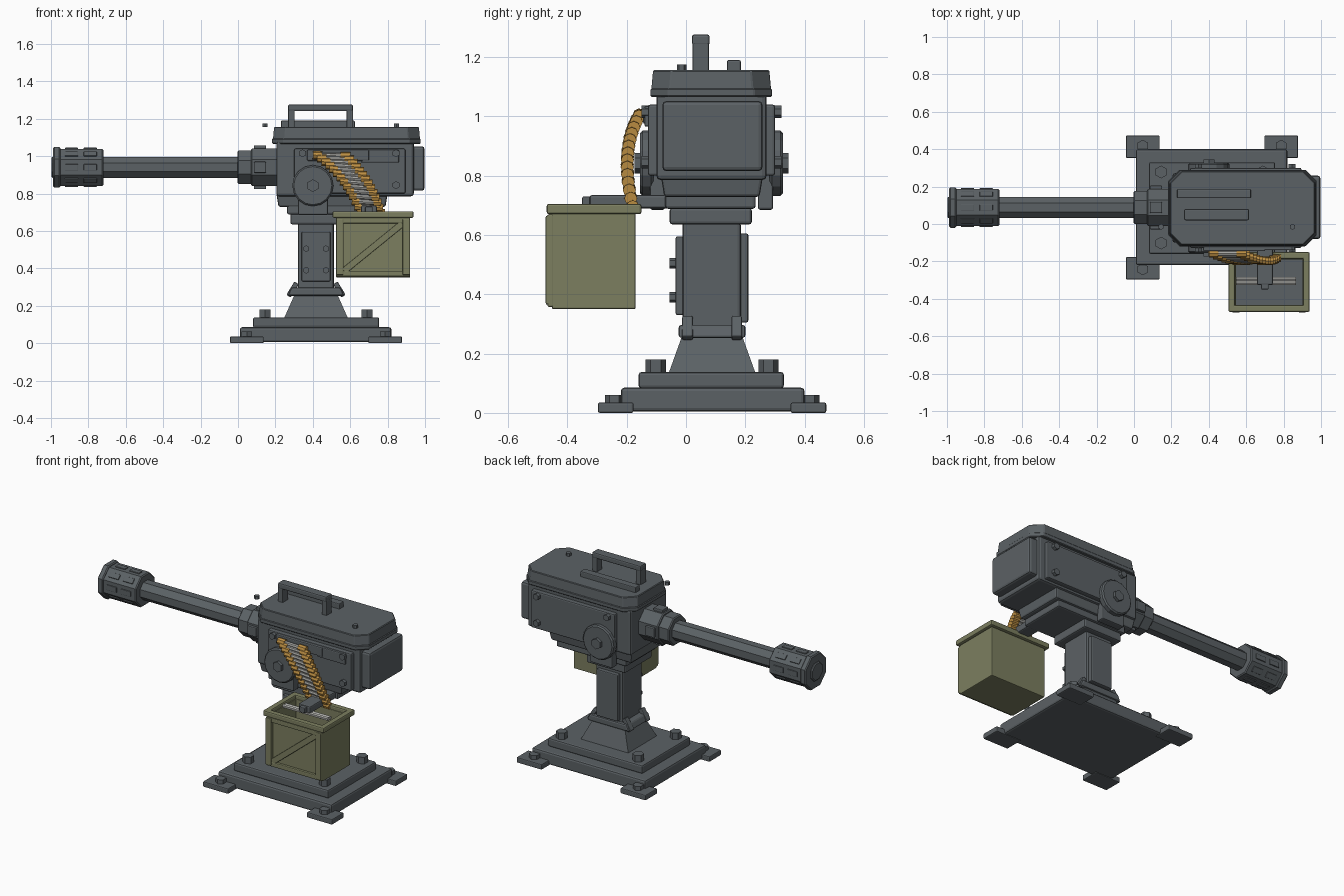
import bpy, bmesh, math
from mathutils import Matrix, Vector

if "Cube" in bpy.data.objects:
    bpy.data.objects.remove(bpy.data.objects["Cube"])


def material(name, rgb):
    m = bpy.data.materials.new(name)
    m.diffuse_color = (*rgb, 1)
    m.use_nodes = True
    m.node_tree.nodes["Principled BSDF"].inputs["Base Color"].default_value = m.diffuse_color
    return m


STEEL = material("gunmetal", (0.105, 0.12, 0.13))
OLIVE = material("olive paint", (0.20, 0.21, 0.115))
BRASS = material("brass", (0.50, 0.27, 0.055))
SILVER = material("bullet steel", (0.38, 0.38, 0.36))


def finish(bm, name, mat):
    bmesh.ops.recalc_face_normals(bm, faces=bm.faces)
    me = bpy.data.meshes.new(name)
    bm.to_mesh(me)
    bm.free()
    me.materials.append(mat)
    ob = bpy.data.objects.new(name, me)
    bpy.context.collection.objects.link(ob)
    return ob


def box(name, x, y, z, bevel=0.008, mat=STEEL, bottom=(1, 1), top=(1, 1), rot=None):
    """Box from (min, max) ranges; bottom/top scale those faces in x and y."""
    bm = bmesh.new()
    bmesh.ops.create_cube(bm, size=1)
    for v in bm.verts:
        k = top if v.co.z > 0 else bottom
        v.co = Vector((v.co.x * k[0] * (x[1] - x[0]), v.co.y * k[1] * (y[1] - y[0]), v.co.z * (z[1] - z[0])))
    if bevel:
        bmesh.ops.bevel(bm, geom=bm.edges[:], offset=bevel, segments=2, profile=0.5, affect='EDGES')
    ob = finish(bm, name, mat)
    ob.location = (sum(x) / 2, sum(y) / 2, sum(z) / 2)
    if rot:
        ob.rotation_euler = rot
    return ob


def rod(name, a, b, r, n=8, mat=STEEL, turn=0.0, bevel=0.0):
    """Polygonal cylinder between two points."""
    a, b = Vector(a), Vector(b)
    d = b - a
    bm = bmesh.new()
    bmesh.ops.create_cone(bm, cap_ends=True, segments=n, radius1=r, radius2=r, depth=d.length,
                          matrix=Matrix.Rotation(turn, 4, 'Z'))
    if bevel:
        rims = [e for e in bm.edges if abs(e.verts[0].co.z - e.verts[1].co.z) < 1e-5]
        bmesh.ops.bevel(bm, geom=rims, offset=bevel, segments=1, affect='EDGES')
    bm.transform(Matrix.Translation((a + b) / 2) @ d.to_track_quat('Z', 'Y').to_matrix().to_4x4())
    return finish(bm, name, mat)


def clipped_slab(name, x, y, z, c, inset=0.0):
    """Slab with cut plan corners and a slightly inset top."""
    (x0, x1), (y0, y1) = x, y
    pts = [(x0 + c, y0), (x1 - c, y0), (x1, y0 + c), (x1, y1 - c),
           (x1 - c, y1), (x0 + c, y1), (x0, y1 - c), (x0, y0 + c)]
    bm = bmesh.new()
    f = bm.faces.new([bm.verts.new((*p, z[0])) for p in pts])
    g = bmesh.ops.extrude_face_region(bm, geom=[f])
    cx, cy = (x0 + x1) / 2, (y0 + y1) / 2
    for v in [e for e in g["geom"] if isinstance(e, bmesh.types.BMVert)]:
        v.co.z = z[1]
        v.co.x -= math.copysign(inset, v.co.x - cx)
        v.co.y -= math.copysign(inset, v.co.y - cy)
    bmesh.ops.bevel(bm, geom=bm.edges[:], offset=0.004, segments=1, affect='EDGES')
    return finish(bm, name, STEEL)


CX, CY = 0.417, 0.088   # pedestal axis
AZ = 0.94               # barrel axis height

# Base plates, corner feet and bolts
box("base_plate", (0.01, 0.82), (-0.22, 0.40), (0.005, 0.085), 0.012)
box("upper_base_plate", (0.08, 0.755), (-0.16, 0.33), (0.083, 0.138), 0.01)
for sx in (-1, 1):
    for sy in (-1, 1):
        fx, fy = CX + sx * 0.37, CY + sy * 0.325
        box("corner_foot", (fx - 0.09, fx + 0.09), (fy - 0.06, fy + 0.06), (0, 0.035), 0.006)
        bx, by = CX + sx * 0.37, CY + sy * 0.33
        rod("foot_bolt", (bx, by, 0.03), (bx, by, 0.061), 0.032, 6)
        bx, by = CX + sx * 0.272, CY + sy * 0.19
        rod("plate_bolt", (bx, by, 0.13), (bx, by, 0.18), 0.034, 6)

# Pedestal: flared foot, collar with clips, column with side plates
box("flared_foot", (CX - .17, CX + .17), (CY - .146, CY + .146), (0.135, 0.265), 0, top=(0.66, 0.68))
box("collar", (CX - .15, CX + .15), (CY - .113, CY + .113), (0.253, 0.297), 0.01, top=(0.88, 1))
for sx in (-1, 1):
    for sy in (-1, 1):
        x, y = CX + sx * 0.125, CY + sy * 0.083
        box("collar_clip", (x - .014, x + .014), (y - .018, y + .018), (0.245, 0.328), 0.006, rot=(0, -sx * 0.55, 0))
box("column", (0.32, 0.512), (-0.012, 0.185), (0.28, 0.645), 0.012)
box("column_front_plate", (0.34, 0.494), (-0.035, 0.0), (0.33, 0.595), 0.006)
box("column_back_plate", (0.34, 0.494), (0.17, 0.21), (0.305, 0.605), 0.006)
for x in (0.365, 0.47):
    for z in (0.39, 0.505):
        rod("column_bolt", (x, -0.03, z), (x, -0.056, z), 0.018, 6)

# Swivel head and tray under the receiver
box("swivel_plate", (0.28, 0.555), (-0.055, 0.222), (0.635, 0.692), 0.01)
box("tray_bottom", (0.262, 0.76), (-0.07, 0.235), (0.688, 0.74), 0.01)
box("tray", (0.205, 0.80), (-0.085, 0.26), (0.728, 0.80), 0.01, bottom=(0.96, 0.93))

# Receiver, rear block and lid
box("receiver", (0.205, 0.94), (-0.10, 0.272), (0.785, 1.08), 0.015)
box("rear_block", (0.925, 0.997), (-0.08, 0.258), (0.815, 1.052), 0.014)
clipped_slab("lid_flange", (0.183, 0.977), (-0.12, 0.29), (1.066, 1.094), 0.06)
clipped_slab("lid", (0.187, 0.973), (-0.117, 0.287), (1.09, 1.156), 0.062, 0.006)
box("lid_rail", (0.23, 0.625), (0.138, 0.185), (1.15, 1.19), 0.006)
rod("lid_bolt", (0.847, -0.015, 1.15), (0.847, -0.015, 1.175), 0.016, 6)
rod("front_sight_bead", (0.145, -0.015, 1.155), (0.145, -0.015, 1.175), 0.016, 6)

# Carry handle
box("handle_grip", (0.268, 0.615), (0.02, 0.08), (1.24, 1.276), 0.008)
for x in (0.268, 0.58):
    box("handle_post", (x, x + 0.035), (0.022, 0.078), (1.15, 1.25), 0.005)

# Side plates with bolts, trunnion arms and pivot discs, on both sides
for s, face in ((-1, -0.10), (1, 0.272)):
    def span(a, b):
        return tuple(sorted((face + s * a, face + s * b)))
    box("side_plate", (0.30, 0.895), span(-0.01, 0.028), (0.80, 1.04), 0.008)
    box("trunnion_arm", (0.32, 0.48), span(-0.03, 0.022), (0.685, 0.85), 0.008)
    for x in (0.345, 0.845):
        for z in (0.845, 1.015):
            if x > 0.5 or z > 0.9:
                rod("side_bolt", (x, face + s * .02, z), (x, face + s * .05, z), 0.021, 6)
    rod("pivot_disc", (0.40, face + s * .01, 0.842), (0.40, face + s * .055, 0.842), 0.11, 16, bevel=0.008)
    rod("pivot_nut", (0.40, face + s * .05, 0.842), (0.40, face + s * .074, 0.842), 0.034, 6)
box("feed_port", (0.37, 0.70), (-0.145, -0.11), (0.975, 1.035), 0.006)
box("feed_guide", (0.66, 0.86), (-0.14, -0.11), (0.965, 1.035), 0.006)

# Barrel, stepped mount and vented muzzle (octagonal, flat on top)
T = math.pi / 8
for name, x0, x1, r in (("barrel", -0.998, 0.10, 0.061), ("barrel_mount_ring", -0.002, 0.075, 0.096),
                        ("barrel_mount", 0.07, 0.22, 0.108), ("muzzle_brake", -0.965, -0.72, 0.107),
                        ("muzzle_ring", -0.988, -0.95, 0.117)):
    rod(name, (x0, CY, AZ), (x1, CY, AZ), r, 8, turn=T, bevel=0.006)
for k in range(8):
    a = k * math.pi / 4
    r = 0.097
    y, z = CY + r * math.sin(a), AZ + r * math.cos(a)
    for x in (-0.925, -0.825):
        box("muzzle_vent", (x, x + 0.07), (y - .017, y + .017), (z - .008, z + .008), 0.003, rot=(-a, 0, 0))
    if k % 2 == 0:
        y, z = CY + 0.1 * math.sin(a), AZ + 0.1 * math.cos(a)
        box("mount_lug", (0.085, 0.15), (y - .03, y + .03), (z - .017, z + .017), 0.005, rot=(-a, 0, 0))

# Ammo box: walls, floor, rim, front frame with diagonal brace
X, Y = (0.525, 0.92), (-0.452, -0.17)
box("box_floor", X, Y, (0.35, 0.38), 0.005, OLIVE)
box("box_liner", (0.54, 0.905), (-0.44, -0.185), (0.38, 0.40), 0, STEEL)
for x in (X[0], X[1] - 0.02):
    box("box_end_wall", (x, x + 0.02), Y, (0.355, 0.68), 0.004, OLIVE)
for y in (Y[0], Y[1] - 0.02):
    box("box_long_wall", X, (y, y + 0.02), (0.355, 0.68), 0.004, OLIVE)
for x in (0.505, 0.903):
    box("box_rim_end", (x, x + 0.036), (-0.47, -0.15), (0.67, 0.705), 0.008, OLIVE)
for y in (-0.47, -0.186):
    box("box_rim_side", (0.505, 0.939), (y, y + 0.036), (0.67, 0.705), 0.008, OLIVE)
for x in (0.525, 0.88):
    box("box_frame_post", (x, x + 0.04), (-0.473, -0.445), (0.365, 0.665), 0.005, OLIVE)
for z in (0.357, 0.64):
    box("box_frame_rail", X, (-0.467, -0.445), (z, z + 0.03), 0.005, OLIVE)
box("box_brace", (0.52, 0.925), (-0.466, -0.445), (0.495, 0.53), 0.004, OLIVE, rot=(0, -math.atan2(0.26, 0.32), 0))

# Bracket arm holding the box, with loose rounds below it
box("bracket_arm", (0.657, 0.742), (-0.325, -0.05), (0.69, 0.735), 0.008)
box("bracket_tip", (0.68, 0.72), (-0.35, -0.31), (0.695, 0.73), 0.005)
for y in (-0.295, -0.315):
    rod("loose_round", (0.545, y, 0.685), (0.865, y, 0.685), 0.012, 6, SILVER)


# Ammo belt: cartridges spread along a curve from feed port to box
def curve(p, t):
    a, b, c = (Vector(q) for q in p)
    return a * (1 - t) ** 2 + b * 2 * t * (1 - t) + c * t * t


LEFT = ((0.40, -0.158, 1.005), (0.555, -0.225, 0.90), (0.635, -0.180, 0.70))
RIGHT = ((0.60, -0.158, 1.000), (0.73, -0.225, 0.88), (0.785, -0.180, 0.695))
COUNT = 14
for i in range(COUNT):
    t = i / (COUNT - 1)
    a, b = curve(LEFT, t), curve(RIGHT, t)
    rod("bullet", a.lerp(b, 0.1), a.lerp(b, 0.9), 0.014, 8, SILVER)
    rod("belt_link", a, a.lerp(b, 0.25), 0.022, 8, BRASS)
    rod("casing", a.lerp(b, 0.74), b, 0.022, 8, BRASS)
